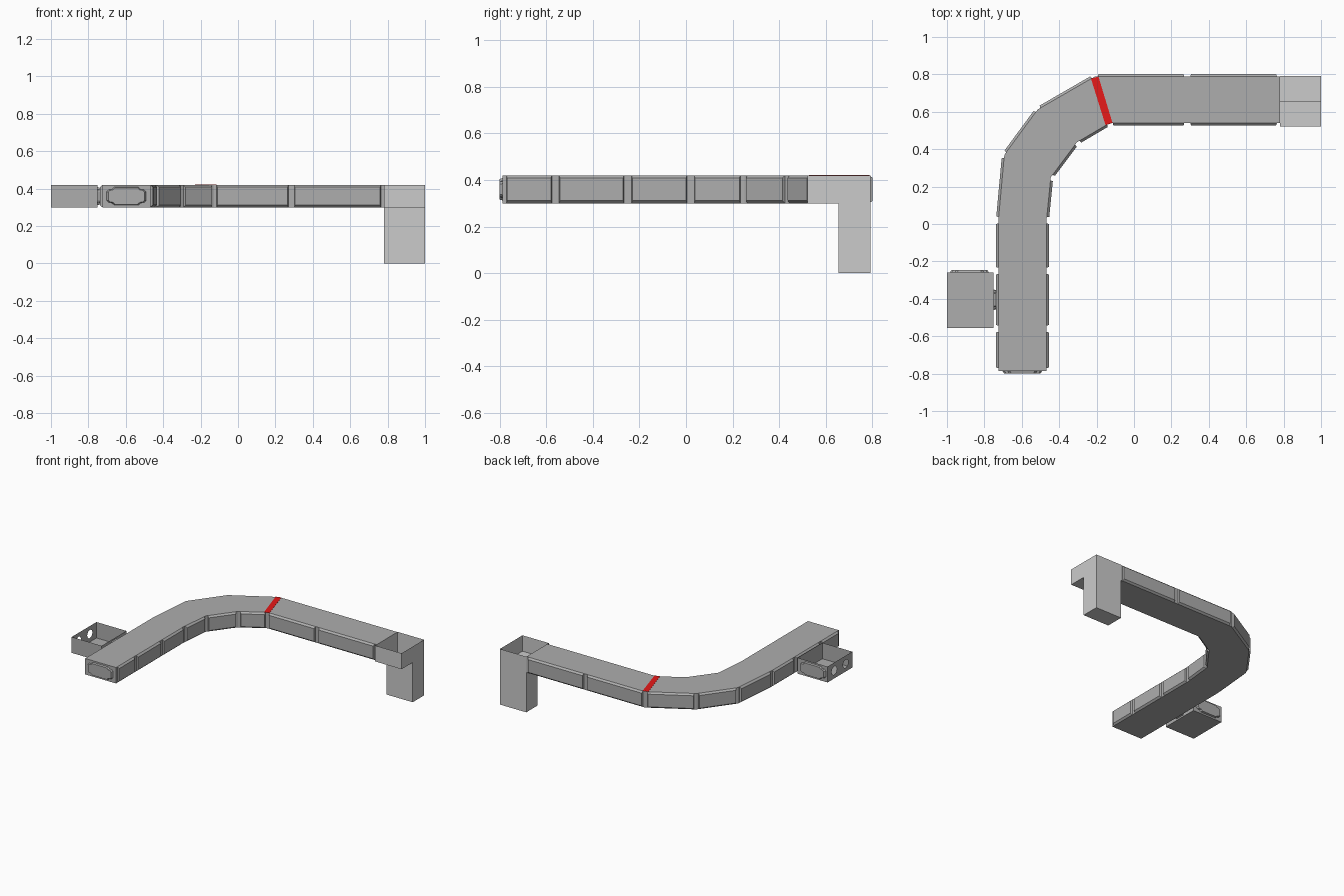
import bpy, bmesh, math
from mathutils import Vector, Matrix

if "Cube" in bpy.data.objects:
    bpy.data.objects.remove(bpy.data.objects["Cube"])

Z0, Z1 = 0.30, 0.42
OUT = 0.013  # panel thickness


def material(name, rgb):
    m = bpy.data.materials.new(name)
    m.diffuse_color = (*rgb, 1)
    m.use_nodes = True
    m.node_tree.nodes["Principled BSDF"].inputs["Base Color"].default_value = m.diffuse_color
    return m


red = material("red", (0.8, 0.01, 0.01))
dark = material("dark_grey", (0.42, 0.42, 0.42))


def make(name, verts, faces, mat=dark):
    me = bpy.data.meshes.new(name)
    bm = bmesh.new()
    vs = [bm.verts.new(v) for v in verts]
    for f in faces:
        bm.faces.new([vs[i] for i in f])
    bmesh.ops.recalc_face_normals(bm, faces=bm.faces)
    bm.to_mesh(me)
    bm.free()
    if mat:
        me.materials.append(mat)
    ob = bpy.data.objects.new(name, me)
    bpy.context.collection.objects.link(ob)
    return ob


def frustum(name, base, face, mat=dark):
    """Closed raised shape between two outlines with equal point counts."""
    n = len(base)
    sides = [(i, (i + 1) % n, n + (i + 1) % n, n + i) for i in range(n)]
    return make(name, base + face, [tuple(range(n)), tuple(range(n, 2 * n))] + sides, mat)


def side_panel(name, a, b, gap, sign):
    """Chamfered panel on the wall from a to b, pushed out to one side."""
    a, b = Vector(a), Vector(b)
    d = (b - a).normalized()
    n = Vector((-d.y, d.x)) * sign

    def ring(inset, off, dz):
        p, q = a + d * inset + n * off, b - d * inset + n * off
        return [(p.x, p.y, Z0 + dz), (q.x, q.y, Z0 + dz),
                (q.x, q.y, Z1 - dz), (p.x, p.y, Z1 - dz)]
    return frustum(name, ring(gap, 0, 0), ring(gap + 0.004, OUT, 0.012))


def plaque(name, centre, along, normal, half, depth):
    """Notched oblong plate standing on a wall, slightly tapered."""
    q = [(1, 0.024), (0.9, 0.034), (0.74, 0.036), (0.62, 0.048)]
    pts = q + [(-u, v) for u, v in reversed(q)]
    pts += [(-u, -v) for u, v in q] + [(u, -v) for u, v in reversed(q)]
    c, t, n = Vector(centre), Vector(along), Vector(normal)
    base = [t * u * half + Vector((0, 0, v)) for u, v in pts]
    return frustum(name, [c + p for p in base], [c + p * 0.92 + n * depth for p in base])


# Track stations: (outer edge, inner edge) along the path
stations = [((-0.725, y), (-0.468, y)) for y in (-0.787, -0.56, -0.25, 0.02)]
stations += [((-0.693, 0.37), (-0.445, 0.25)), ((-0.515, 0.612), (-0.305, 0.437)),
             ((-0.21, 0.788), (-0.13, 0.54))]
stations += [((x, 0.788), (x, 0.54)) for x in (0.285, 0.78)]

# Hollow track segments with side panels; the first is closed at the free end
for k in range(len(stations) - 1):
    (o0, i0), (o1, i1) = stations[k], stations[k + 1]
    verts = []
    for o, i in stations[k:k + 2]:
        verts += [(*o, Z0), (*i, Z0), (*i, Z1), (*o, Z1)]
    faces = [(j, (j + 1) % 4, 4 + (j + 1) % 4, 4 + j) for j in range(4)]
    make(f"track_segment_{k}", verts, faces + ([(0, 1, 2, 3)] if k == 0 else []))
    side_panel(f"outer_panel_{k}", o0, o1, 0.016, 1)
    side_panel(f"inner_panel_{k}", i0, i1, 0.016, -1)

# End plate on the free end
plaque("end_plate", (-0.597, -0.787, 0.36), (1, 0, 0), (0, -1, 0), 0.105, 0.013)

# Red stripe across the track
stripe_xy = [(-0.23, 0.777), (-0.19, 0.788), (-0.115, 0.54), (-0.152, 0.528)]
frustum("red_stripe", [(x, y, Z1 - 0.001) for x, y in stripe_xy],
        [(x, y, Z1 + 0.0015) for x, y in stripe_xy], red)

# Open-topped chute with a leg reaching the ground
prof = [(0.522, Z1), (0.522, Z0), (0.655, Z0), (0.655, 0), (0.791, 0), (0.791, Z0), (0.791, Z1)]
n = len(prof)
verts = [(x, y, z) for x in (0.78, 1.0) for y, z in prof]
faces = [(i, i + 1, n + i + 1, n + i) for i in range(n - 1)]
for s in (0, n):
    faces += [(s, s + 1, s + 2, s + 5, s + 6), (s + 2, s + 3, s + 4, s + 5)]
make("chute", verts, faces, None)

# Open-topped side tray: floor and three plain walls
X0, X1, Y0, Y1 = -1.0, -0.75, -0.555, -0.26
verts = [(x, y, z) for z in (Z0, Z1) for x, y in ((X0, Y0), (X1, Y0), (X1, Y1), (X0, Y1))]
make("side_tray", verts, [(0, 1, 2, 3), (0, 1, 5, 4), (1, 2, 6, 5), (2, 3, 7, 6)])
plaque("tray_back_plate", (-0.88, Y1, 0.36), (1, 0, 0), (0, 1, 0), 0.105, 0.013)
plaque("tray_link_plate", (X1, -0.405, 0.36), (0, 1, 0), (1, 0, 0), 0.055, 0.013)

# Tray wall with two round holes, as a filled flat curve
cu = bpy.data.curves.new("tray_hole_wall", 'CURVE')
cu.dimensions, cu.fill_mode = '2D', 'BOTH'
cu.materials.append(dark)
w = Y1 - Y0
loops = [[(0, 0), (w, 0), (w, Z1 - Z0), (0, Z1 - Z0)]]
for f in (0.27, 0.73):
    loops.append([(w * f + 0.031 * math.cos(a * math.pi / 8), 0.06 + 0.031 * math.sin(a * math.pi / 8))
                  for a in range(16)])
for loop in loops:
    sp = cu.splines.new('POLY')
    sp.points.add(len(loop) - 1)
    for p, (u, v) in zip(sp.points, loop):
        p.co = (u, v, 0, 1)
    sp.use_cyclic_u = True
wall = bpy.data.objects.new("tray_hole_wall", cu)
bpy.context.collection.objects.link(wall)
wall.matrix_world = Matrix(((0, 0, 1, X0), (1, 0, 0, Y0), (0, 1, 0, Z0), (0, 0, 0, 1)))
bpy.context.view_layer.objects.active = wall
wall.select_set(True)
bpy.ops.object.convert(target='MESH')
